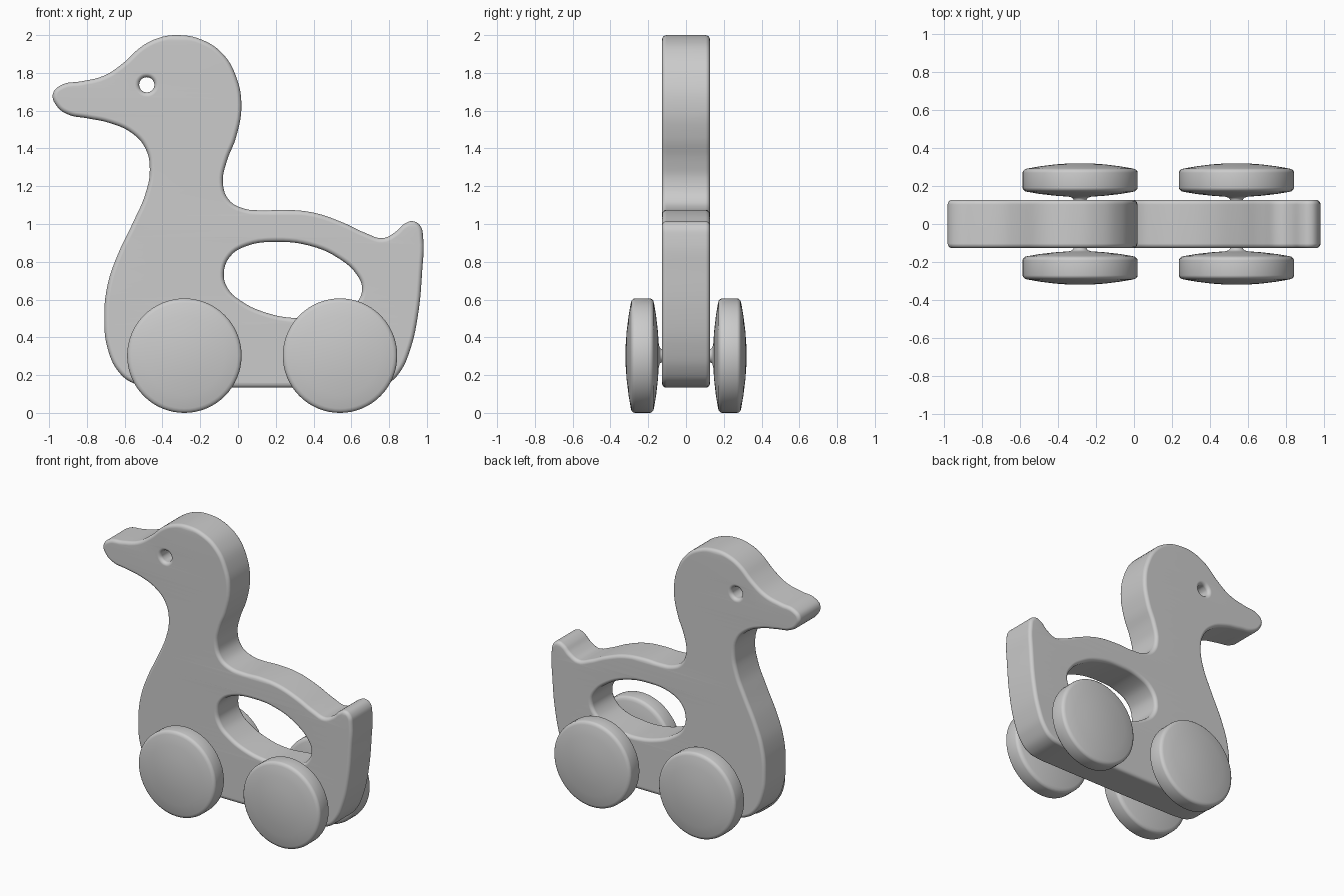
import bpy, bmesh, math
from mathutils import Matrix, Vector

if "Cube" in bpy.data.objects:
    bpy.data.objects.remove(bpy.data.objects["Cube"])

BEVEL = 0.024
HALF = 0.127


def add_loop(curve, pts):
    s = curve.splines.new('BEZIER')
    s.bezier_points.add(len(pts) - 1)
    s.use_cyclic_u = True
    s.resolution_u = 5
    for bp, (x, z) in zip(s.bezier_points, pts):
        bp.co = (x, z, 0)
        bp.handle_left_type = bp.handle_right_type = 'AUTO'


def finish(obj, angle):
    bpy.ops.object.select_all(action='DESELECT')
    obj.select_set(True)
    bpy.context.view_layer.objects.active = obj
    bpy.ops.object.shade_smooth_by_angle(angle=math.radians(angle))


# Body silhouette: beak, head, neck, back, tail, belly, breast
outline = [
    (-0.98, 1.69), (-0.93, 1.738), (-0.83, 1.755), (-0.71, 1.785), (-0.61, 1.85),
    (-0.51, 1.94), (-0.42, 1.985), (-0.32, 2.0), (-0.19, 1.975), (-0.08, 1.90),
    (-0.01, 1.78), (0.018, 1.63), (-0.01, 1.46), (-0.06, 1.33), (-0.08, 1.22),
    (-0.05, 1.13), (0.02, 1.085), (0.12, 1.072), (0.25, 1.075), (0.4, 1.06),
    (0.55, 1.01), (0.68, 0.95), (0.765, 0.925), (0.83, 0.955), (0.88, 1.0),
    (0.925, 1.015), (0.965, 0.99), (0.98, 0.93), (0.975, 0.75), (0.95, 0.5),
    (0.91, 0.33), (0.86, 0.22), (0.80, 0.16), (0.70, 0.137), (0.60, 0.135),
    (-0.36, 0.135), (-0.46, 0.138), (-0.55, 0.155), (-0.63, 0.215), (-0.69, 0.34),
    (-0.708, 0.5), (-0.69, 0.68), (-0.64, 0.83), (-0.55, 1.02), (-0.49, 1.16),
    (-0.467, 1.29), (-0.49, 1.4), (-0.56, 1.48), (-0.68, 1.535), (-0.8, 1.56),
    (-0.9, 1.58), (-0.96, 1.625)]

# Handle opening and eye hole
handle = [
    (-0.075, 0.74), (-0.04, 0.83), (0.05, 0.885), (0.2, 0.905), (0.38, 0.885),
    (0.53, 0.82), (0.63, 0.73), (0.657, 0.66), (0.63, 0.585), (0.55, 0.53),
    (0.43, 0.507), (0.3, 0.502), (0.15, 0.53), (0.02, 0.59), (-0.055, 0.66)]
eye = [(-0.483 + 0.04 * math.cos(i * math.pi / 4),
        1.737 + 0.04 * math.sin(i * math.pi / 4)) for i in range(8)]

# Rounded slab with the holes cut by the fill
curve = bpy.data.curves.new("body", 'CURVE')
curve.dimensions = '2D'
curve.fill_mode = 'BOTH'
curve.extrude = HALF - BEVEL
curve.bevel_depth = BEVEL
curve.bevel_resolution = 3
curve.offset = -BEVEL
for loop in (outline, handle, eye):
    add_loop(curve, loop)
body = bpy.data.objects.new("body", curve)
body.rotation_euler.x = math.pi / 2
bpy.context.collection.objects.link(body)
bpy.context.view_layer.objects.active = body
body.select_set(True)
bpy.ops.object.convert(target='MESH')
body = bpy.context.view_layer.objects.active
bm = bmesh.new()
bm.from_mesh(body.data)
bmesh.ops.remove_doubles(bm, verts=bm.verts, dist=0.0004)
bmesh.ops.recalc_face_normals(bm, faces=bm.faces)
bm.to_mesh(body.data)
bm.free()
finish(body, 40)
body.modifiers.new("flat_sides", 'WEIGHTED_NORMAL').keep_sharp = True

# Domed wheel with its half axle, as (y, radius), spun about y
profile = [
    (0, 0.035), (0.13, 0.035), (0.139, 0.042), (0.144, 0.06), (0.149, 0.13),
    (0.158, 0.21), (0.169, 0.275), (0.173, 0.291), (0.183, 0.301), (0.192, 0.303),
    (0.27, 0.303), (0.279, 0.301), (0.288, 0.292), (0.292, 0.28),
    (0.304, 0.21), (0.314, 0.13), (0.319, 0.06), (0.32, 0)]


def wheel_pair(name, x):
    bm = bmesh.new()
    vs = [bm.verts.new((r, y, 0)) for y, r in profile]
    es = [bm.edges.new(p) for p in zip(vs, vs[1:])]
    bmesh.ops.spin(bm, geom=vs + es, cent=(0, 0, 0), axis=(0, 1, 0),
                   angle=2 * math.pi, steps=64)
    bmesh.ops.remove_doubles(bm, verts=bm.verts, dist=0.0003)
    bmesh.ops.recalc_face_normals(bm, faces=bm.faces)
    # open axle ends sit at y = 0, so make sure the dome points outwards
    tip = max(bm.faces, key=lambda f: f.calc_center_median().y)
    if tip.normal.y < 0:
        bmesh.ops.reverse_faces(bm, faces=bm.faces)
    me = bpy.data.meshes.new(name)
    bm.to_mesh(me)
    bm.free()
    ob = bpy.data.objects.new(name, me)
    ob.location = (x, 0, 0.303)
    bpy.context.collection.objects.link(ob)
    finish(ob, 40)
    m = ob.modifiers.new("other_side", 'MIRROR')
    m.use_axis = (False, True, False)


wheel_pair("front_wheels", -0.284)
wheel_pair("rear_wheels", 0.54)
